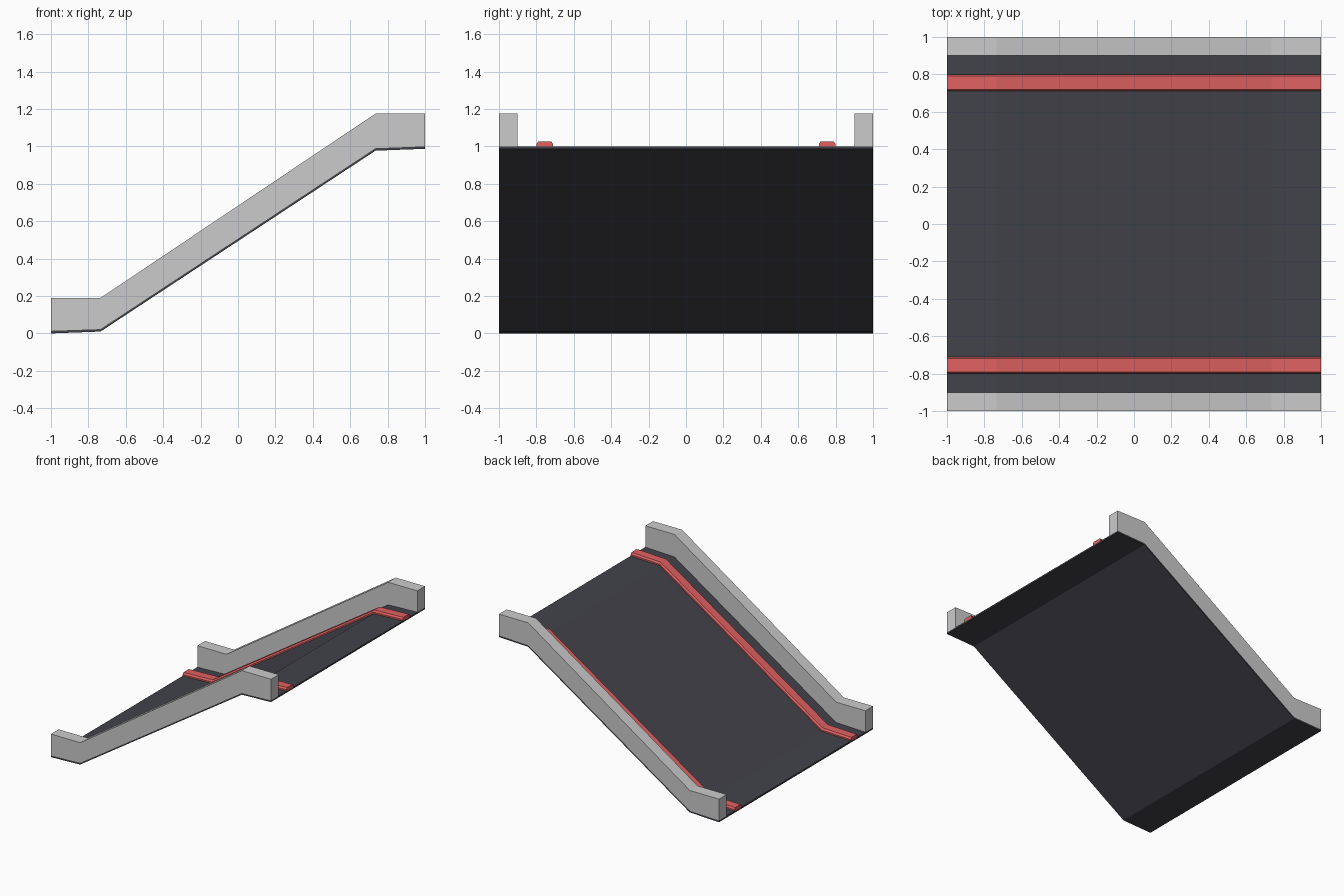
import bpy, bmesh

if "Cube" in bpy.data.objects:
    bpy.data.objects.remove(bpy.data.objects["Cube"])

# Side profile of the ramp: x stations with road underside, road top and wall top heights
XS = [-1.0, -0.735, 0.735, 1.0]
UNDER = [0.0, 0.01, 0.977, 0.987]
ROAD = [0.014, 0.023, 0.99, 1.0]
WALL = [0.19, 0.19, 1.175, 1.175]


def material(name, color):
    mat = bpy.data.materials.new(name)
    mat.diffuse_color = (*color, 1)
    mat.use_nodes = True
    mat.node_tree.nodes["Principled BSDF"].inputs["Base Color"].default_value = mat.diffuse_color
    return mat


def loft(name, sections, mat=None):
    """Skin a row of matching (x, y, z) cross-sections into a closed solid."""
    bm = bmesh.new()
    rings = [[bm.verts.new(p) for p in s] for s in sections]
    n = len(rings[0])
    for a, b in zip(rings, rings[1:]):
        for i in range(n):
            j = (i + 1) % n
            bm.faces.new((a[i], a[j], b[j], b[i]))
    bm.faces.new(rings[0])
    bm.faces.new(rings[-1])
    bmesh.ops.recalc_face_normals(bm, faces=bm.faces)
    mesh = bpy.data.meshes.new(name)
    bm.to_mesh(mesh)
    bm.free()
    obj = bpy.data.objects.new(name, mesh)
    bpy.context.collection.objects.link(obj)
    if mat:
        mesh.materials.append(mat)
    return obj


def box_sections(y0, y1, low, high):
    return [[(x, y0, a), (x, y1, a), (x, y1, b), (x, y0, b)]
            for x, a, b in zip(XS, low, high)]


asphalt = material("asphalt", (0.055, 0.055, 0.07))
red = material("red_paint", (0.75, 0.12, 0.12))

# Thin road deck
loft("road_deck", box_sections(-1, 1, UNDER, ROAD), asphalt)

for side, s in (("left", 1), ("right", -1)):
    # Side wall along the deck edge
    loft(f"{side}_side_wall", box_sections(s * 0.9, s * 1.0, ROAD, WALL))
    # Raised lane strip with chamfered shoulders
    profile = [(0.71, 0), (0.8, 0), (0.8, 0.012), (0.79, 0.026), (0.72, 0.026), (0.71, 0.012)]
    loft(f"{side}_lane_strip",
         [[(x, s * y, z + h) for y, h in profile] for x, z in zip(XS, ROAD)], red)
